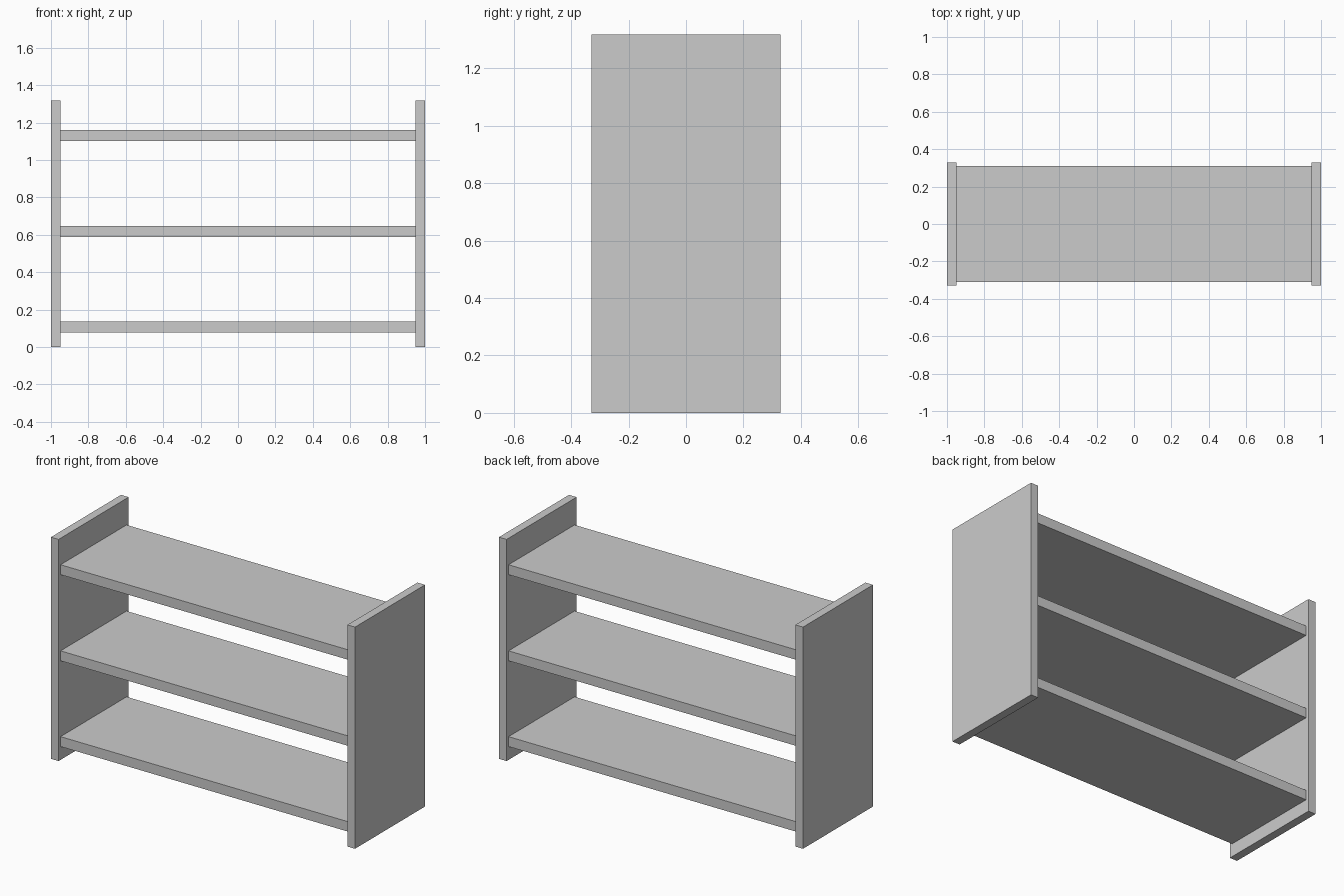
import bpy

if "Cube" in bpy.data.objects:
    bpy.data.objects.remove(bpy.data.objects["Cube"])


def box(name, x, y, z):
    """Axis-aligned box from (min, max) ranges."""
    bpy.ops.mesh.primitive_cube_add(
        size=1, location=[(a + b) / 2 for a, b in (x, y, z)])
    ob = bpy.context.object
    ob.name = name
    ob.scale = [b - a for a, b in (x, y, z)]
    bpy.ops.object.transform_apply(location=False, rotation=False, scale=True)
    return ob


INNER = 0.95          # inner face of the side panels
HEIGHT = 1.318
SHELF_THICK = 0.059

# Upright side panels
box("left_side_panel", (-1, -INNER), (-0.329, 0.329), (0, HEIGHT))
box("right_side_panel", (INNER, 1), (-0.329, 0.329), (0, HEIGHT))

# Three evenly spaced shelves, slightly shallower than the sides
for name, z in (("lower", 0.079), ("middle", 0.589), ("upper", 1.101)):
    box(name + "_shelf", (-INNER, INNER), (-0.31, 0.31), (z, z + SHELF_THICK))
